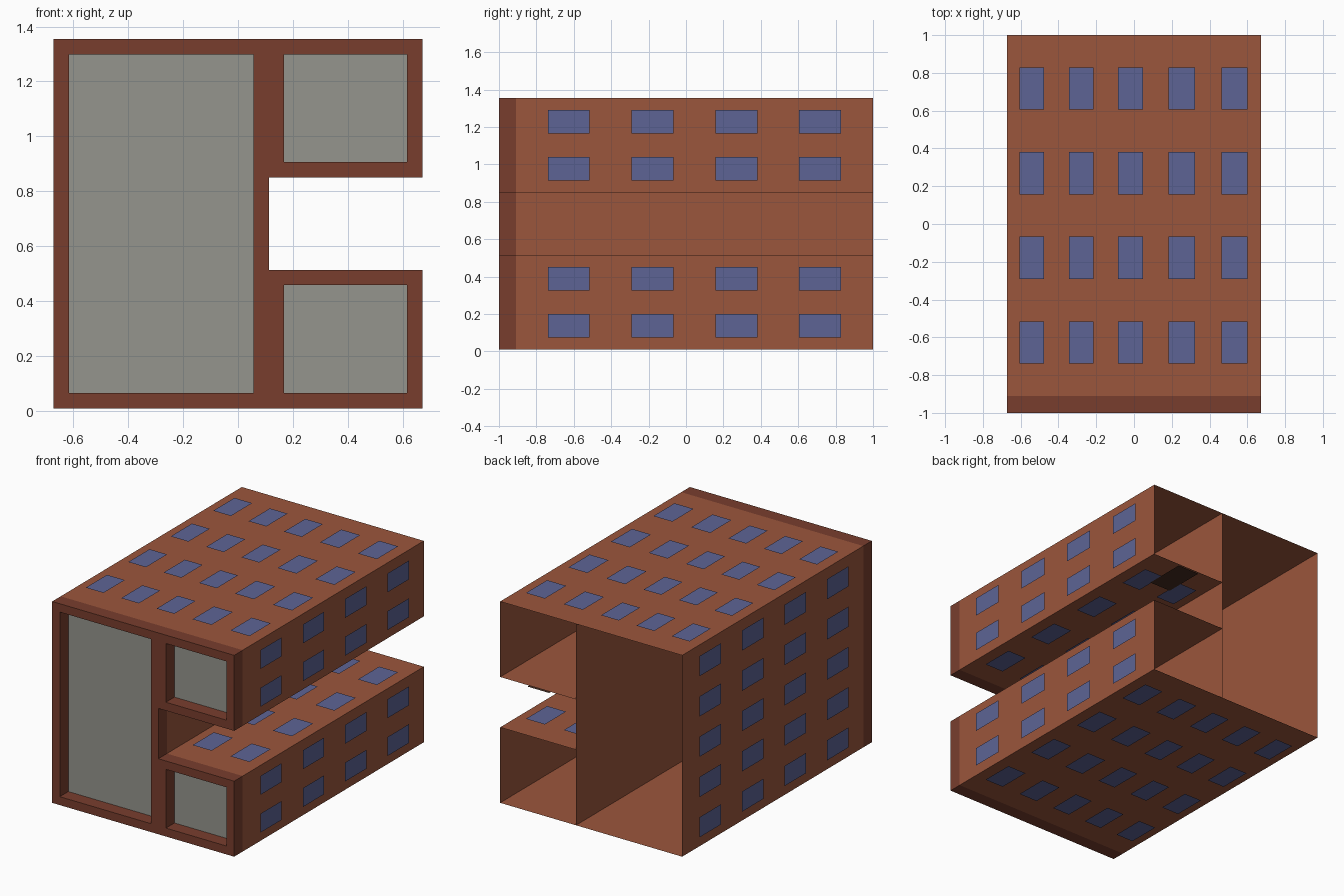
import bpy, bmesh
from mathutils import Vector

if "Cube" in bpy.data.objects:
    bpy.data.objects.remove(bpy.data.objects["Cube"])

U = 0.056                      # building module
Z0 = 0.01                      # ground clearance of the shell
FRONT, WALL, BACK = -1.0, -0.91, 1.0
GAP = 0.01                     # windows float just off the walls


def material(name, rgb):
    m = bpy.data.materials.new(name)
    m.diffuse_color = (*rgb, 1)
    m.use_nodes = True
    m.node_tree.nodes["Principled BSDF"].inputs["Base Color"].default_value = m.diffuse_color
    return m


BRICK = material("brick", (0.33, 0.092, 0.045))
TRIM = material("dark_brick", (0.19, 0.048, 0.027))
PANE = material("blue_pane", (0.11, 0.127, 0.30))
GLASS = material("grey_glass", (0.30, 0.30, 0.27))
SOOT = material("dark_panel", (0.06, 0.025, 0.015))


def make(name, quads, mat):
    bm = bmesh.new()
    for q in quads:
        bm.faces.new([bm.verts.new(p) for p in q])
    bmesh.ops.remove_doubles(bm, verts=bm.verts, dist=1e-5)
    me = bpy.data.meshes.new(name)
    bm.to_mesh(me)
    bm.free()
    me.materials.append(mat)
    ob = bpy.data.objects.new(name, me)
    bpy.context.collection.objects.link(ob)
    return ob


def pt(x, z, y):
    """Front-plane module coordinates to world space."""
    return Vector((x * U, y, Z0 + z * U))


def sweep(path, y0, y1):
    """Open front-plane path extruded from y0 to y1."""
    return [(pt(*a, y0), pt(*b, y0), pt(*b, y1), pt(*a, y1))
            for a, b in zip(path, path[1:])]


def rect(x0, x1, z0, z1):
    return [(x0, z0), (x1, z0), (x1, z1), (x0, z1), (x0, z0)]


def windows(name, a, b, count, normal):
    """Grid of panes, four deep, along the wall edge a-b; each fills half a cell."""
    a, b = Vector(a), Vector(b)
    n = Vector(normal) * GAP
    quads = []
    for i in range(count):
        s0 = a.lerp(b, (i + 0.25) / count) + n
        s1 = a.lerp(b, (i + 0.75) / count) + n
        for j in range(4):
            yc = (WALL + BACK) / 2 + (j - 1.5) * 8 * U
            near, far = Vector((0, yc - 2 * U, 0)), Vector((0, yc + 2 * U, 0))
            quads.append((s0 + near, s1 + near, s1 + far, s0 + far))
    make(name, quads, PANE)


# Building wings: outer extent, plus which outline is built
# (the side wings share the main block's wall)
wings = {
    "main_block": (-12, 2, 0, 24),
    "lower_wing": (2, 12, 0, 9),
    "upper_wing": (2, 12, 15, 24),
}
for name, (x0, x1, z0, z1) in wings.items():
    outer = rect(x0, x1, z0, z1)
    if name != "main_block":
        outer = outer[:-1]
    # Front opening: one module inside the outline
    right = x1 - 1
    inner = rect(x0 + 1, right, z0 + 1, z1 - 1)
    closed = rect(x0, x1, z0, z1)

    # Brick shell, open at the back
    make(name + "_walls", sweep(outer, WALL, BACK), BRICK)

    # Dark front frame: outer band, face ring and jambs
    ring = [(pt(*closed[i], FRONT), pt(*closed[i + 1], FRONT),
             pt(*inner[i + 1], FRONT), pt(*inner[i], FRONT)) for i in range(4)]
    make(name + "_front_frame",
         sweep(outer, FRONT, WALL) + ring + sweep(inner[::-1], FRONT, WALL), TRIM)

    # Recessed front glazing
    make(name + "_front_glass", [[pt(*p, WALL) for p in inner[:4]]], GLASS)

    # Window panes on floor, roof and the outward side
    n = 3 if name == "main_block" else 2
    windows(name + "_roof_windows", pt(x0, z1, 0), pt(x1, z1, 0), n, (0, 0, 1))
    windows(name + "_floor_windows", pt(x1, z0, 0), pt(x0, z0, 0), n, (0, 0, -1))
    if name == "main_block":
        windows("main_block_side_windows", pt(x0, z0, 0), pt(x0, z1, 0), 5, (-1, 0, 0))
    else:
        windows(name + "_side_windows", pt(x1, z1, 0), pt(x1, z0, 0), 2, (1, 0, 0))

# Dark panel under the upper wing, at its back edge
z = Z0 + 15 * U - GAP
make("underside_panel", [[(0.31, 0.72, z), (0.31, 1, z), (0.47, 1, z), (0.47, 0.72, z)]], SOOT)
